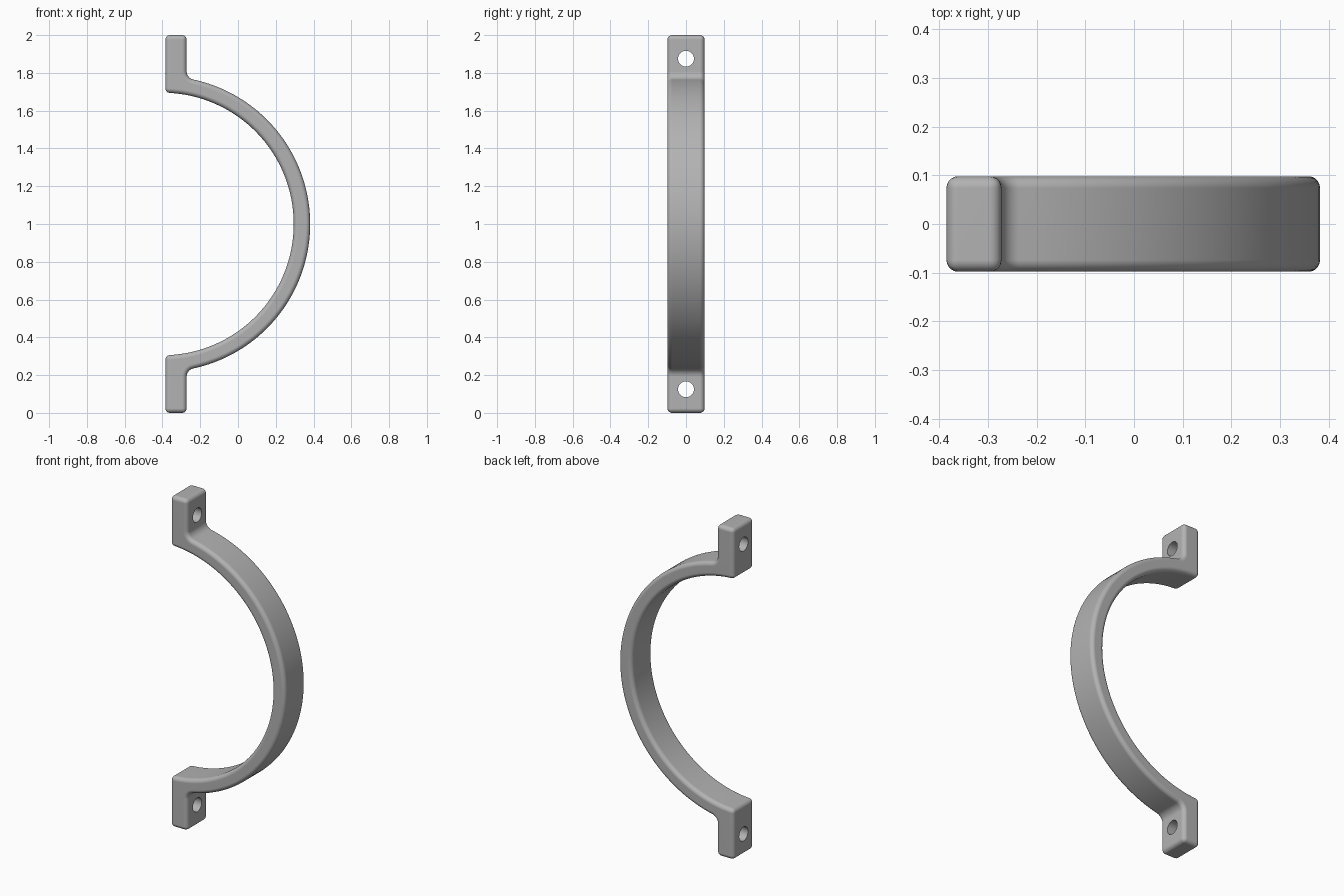
import bpy, bmesh
from math import sin, cos, atan2, acos, sqrt, pi, radians

cube = bpy.data.objects.get("Cube")
if cube:
    bpy.data.objects.remove(cube, do_unlink=True)

BACK, TAB = -0.385, -0.272      # back and front planes of the tabs
CX, INNER, OUTER = -0.4, 0.695, 0.782
FILLET, HALF = 0.045, 0.098     # inner corner radius, half width
HOLE_R, HOLE_Z = 0.042, 0.875   # hole height is measured from the middle


def arc(cx, cz, r, a, b, n):
    return [(cx + r * cos(a + (b - a) * i / n), cz + r * sin(a + (b - a) * i / n))
            for i in range(n + 1)]


# Side profile of the upper half, measured from the middle
fx = TAB + FILLET
fz = sqrt((OUTER + FILLET) ** 2 - (fx - CX) ** 2)
join = atan2(fz, fx - CX)
end = acos((BACK - CX) / INNER)
outer = arc(CX, 0, OUTER, 0, join, 36)
fillet = arc(fx, fz, FILLET, join - pi, -pi, 8)
inner = arc(CX, 0, INNER, end, 0, 32)
upper = outer + fillet[1:] + [(TAB, 1), (BACK, 1)] + inner
lower = [(x, -z) for x, z in reversed(upper)][1:-1]

# Strap with its two tabs
bm = bmesh.new()
face = bm.faces.new([bm.verts.new((x, -HALF, z + 1)) for x, z in upper + lower])
ext = bmesh.ops.extrude_face_region(bm, geom=[face])
moved = [v for v in ext["geom"] if isinstance(v, bmesh.types.BMVert)]
bmesh.ops.translate(bm, verts=moved, vec=(0, 2 * HALF, 0))
bmesh.ops.recalc_face_normals(bm, faces=bm.faces)
mesh = bpy.data.meshes.new("strap_clamp")
bm.to_mesh(mesh)
bm.free()
strap = bpy.data.objects.new("strap_clamp", mesh)
bpy.context.collection.objects.link(strap)

grey = bpy.data.materials.new("plain_grey")
grey.use_nodes = True
grey.diffuse_color = (0.45, 0.45, 0.45, 1)
grey.node_tree.nodes["Principled BSDF"].inputs["Base Color"].default_value = grey.diffuse_color
mesh.materials.append(grey)

# Rounded edges
bevel = strap.modifiers.new("rounded_edges", "BEVEL")
bevel.width = 0.024
bevel.segments = 5
bevel.limit_method = "ANGLE"
bevel.angle_limit = radians(35)
bevel.use_clamp_overlap = False

# Screw holes through the tabs
cutters = []
for side in (-1, 1):
    bpy.ops.mesh.primitive_cylinder_add(vertices=40, radius=HOLE_R, depth=0.4,
                                        location=((BACK + TAB) / 2, 0, 1 + side * HOLE_Z),
                                        rotation=(0, pi / 2, 0))
    cutter = bpy.context.object
    cutter.name = "screw_hole_cutter"
    cutter.hide_render = True
    cutter.data.materials.append(grey)
    cut = strap.modifiers.new("screw_hole", "BOOLEAN")
    cut.operation = "DIFFERENCE"
    cut.object = cutter
    cut.solver = "EXACT"
    cutters.append(cutter)

# Apply, then shade smooth with clean flat faces
bpy.ops.object.select_all(action="DESELECT")
strap.select_set(True)
bpy.context.view_layer.objects.active = strap
for name in [m.name for m in strap.modifiers]:
    bpy.ops.object.modifier_apply(modifier=name)
for cutter in cutters:
    bpy.data.objects.remove(cutter, do_unlink=True)
bpy.ops.object.shade_smooth_by_angle(angle=radians(35))
weighted = strap.modifiers.new("clean_shading", "WEIGHTED_NORMAL")
weighted.keep_sharp = True
